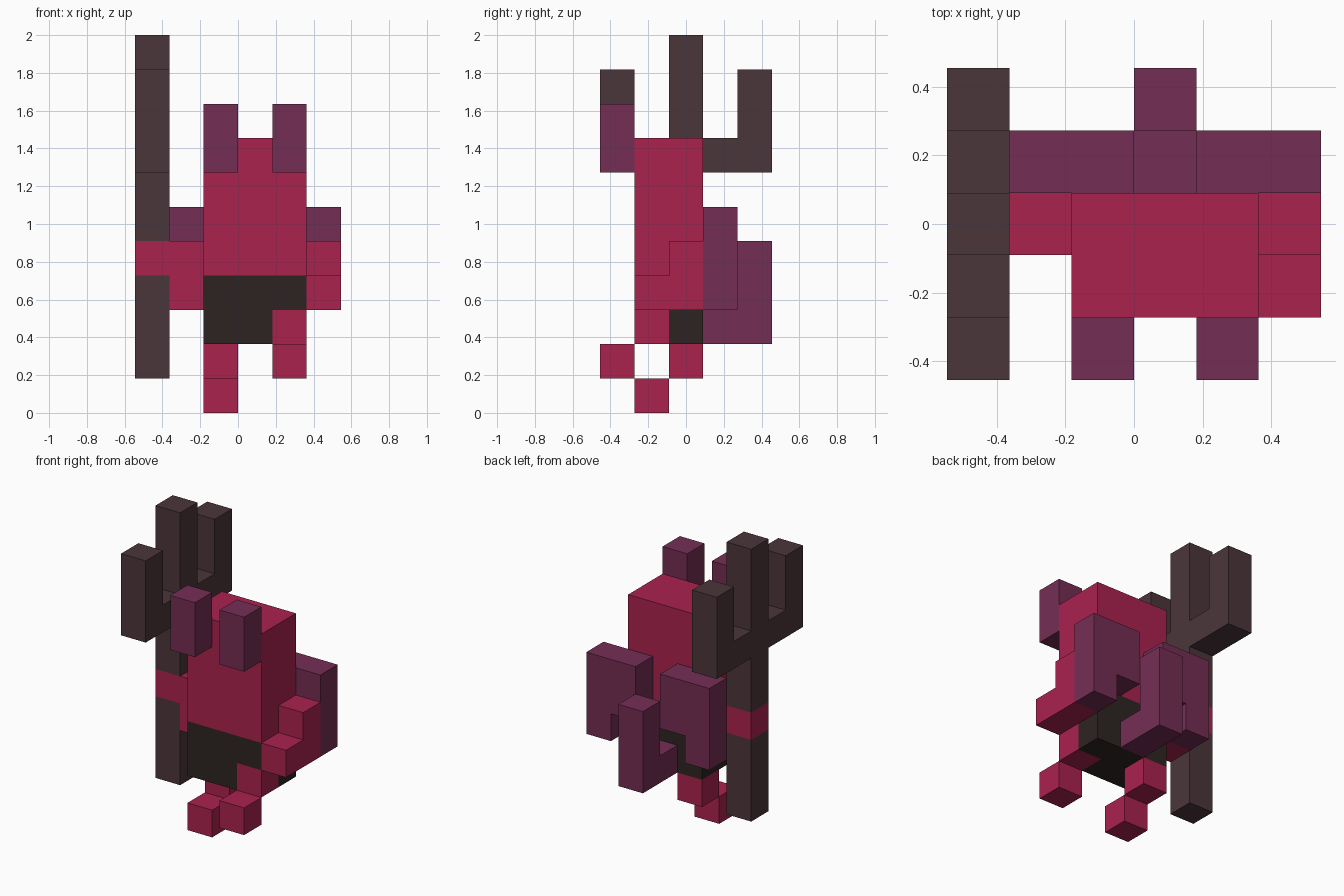
import bpy, bmesh
from mathutils import Vector

cube = bpy.data.objects.get("Cube")
if cube:
    bpy.data.objects.remove(cube, do_unlink=True)

U = 2 / 11                        # one block; the model is 6 x 5 x 11 blocks
ORIGIN = Vector((-3, -2.5, 0))


def material(name, rgb):
    lin = [((c / 255 + 0.055) / 1.055) ** 2.4 for c in rgb]
    mat = bpy.data.materials.new(name)
    mat.use_nodes = True
    mat.diffuse_color = (*lin, 1)
    bsdf = next(n for n in mat.node_tree.nodes if n.type == 'BSDF_PRINCIPLED')
    bsdf.inputs["Base Color"].default_value = (*lin, 1)
    return mat


RED = material("crimson_skin", (170, 34, 79))
PURPLE = material("plum_horn", (116, 46, 84))
IRON = material("dark_iron", (75, 54, 58))
CLOTH = material("black_cloth", (45, 36, 34))


def prism(name, axis, outline, lo, hi, mat):
    """Extrude a block outline along one axis (0 = x, 1 = y, 2 = z)."""
    bm = bmesh.new()

    def vert(p, depth):
        co = list(p)
        co.insert(axis, depth)
        return bm.verts.new((Vector(co) + ORIGIN) * U)

    face = bm.faces.new([vert(p, lo) for p in outline])
    ext = bmesh.ops.extrude_face_region(bm, geom=[face])
    move = Vector((0, 0, 0))
    move[axis] = (hi - lo) * U
    bmesh.ops.translate(bm, vec=move, verts=[
        g for g in ext["geom"] if isinstance(g, bmesh.types.BMVert)])
    bmesh.ops.recalc_face_normals(bm, faces=bm.faces)
    mesh = bpy.data.meshes.new(name)
    bm.to_mesh(mesh)
    bm.free()
    mesh.materials.append(mat)
    obj = bpy.data.objects.new(name, mesh)
    bpy.context.collection.objects.link(obj)
    return obj


def box(name, lo, hi, mat):
    (x0, y0, z0), (x1, y1, z1) = lo, hi
    return prism(name, 2, [(x0, y0), (x1, y0), (x1, y1), (x0, y1)], z0, z1, mat)


# Torso and head in one block, with a horn on each side of the brow
box("body", (2, 1, 4), (5, 3, 8), RED)
for side, x in (("right", 2), ("left", 4)):
    box(side + "_horn", (x, 0, 7), (x + 1, 1, 9), PURPLE)

# Trousers: waist, and hips cut away around the raised left leg
box("waist", (2, 1, 3), (5, 3, 4), CLOTH)
prism("hips", 2, [(2, 1), (4, 1), (4, 2), (5, 2), (5, 3), (2, 3)], 2, 3, CLOTH)

# Legs in mid stride
box("left_leg", (4, 1, 2), (5, 2, 3), RED)
box("left_foot", (4, 0, 1), (5, 1, 2), RED)
box("right_leg", (2, 2, 1), (3, 3, 2), RED)
box("right_foot", (2, 1, 0), (3, 2, 1), RED)

# Arms: the left reaches forward, the right grips the trident
prism("left_arm", 0, [(1, 3), (3, 3), (3, 5), (2, 5), (2, 4), (1, 4)], 5, 6, RED)
prism("right_arm", 1, [(1, 3), (2, 3), (2, 5), (0, 5), (0, 4), (1, 4)], 2, 3, RED)

# Wings, mirrored about the middle of the body
WING = [(2.5, 3), (1.5, 3), (1.5, 6), (0.5, 6), (0.5, 4), (1.5, 4)]
WING = [(0.5, 4), (1.5, 4), (1.5, 3), (2.5, 3), (2.5, 6), (0.5, 6)]
for side, s in (("right", -1), ("left", 1)):
    prism(side + "_wing", 1, [(3.5 + s * x, z) for x, z in WING], 3, 4, PURPLE)

# Tail turning upward
prism("tail", 0, [(3, 2), (5, 2), (5, 5), (4, 5), (4, 3), (3, 3)], 3, 4, PURPLE)

# Trident
box("trident_lower_shaft", (0, 2, 1), (1, 3, 4), IRON)
prism("trident_head", 0, [
    (2, 5), (3, 5), (3, 7), (5, 7), (5, 10), (4, 10), (4, 8), (3, 8),
    (3, 11), (2, 11), (2, 8), (1, 8), (1, 10), (0, 10), (0, 7), (2, 7)],
    0, 1, IRON)
